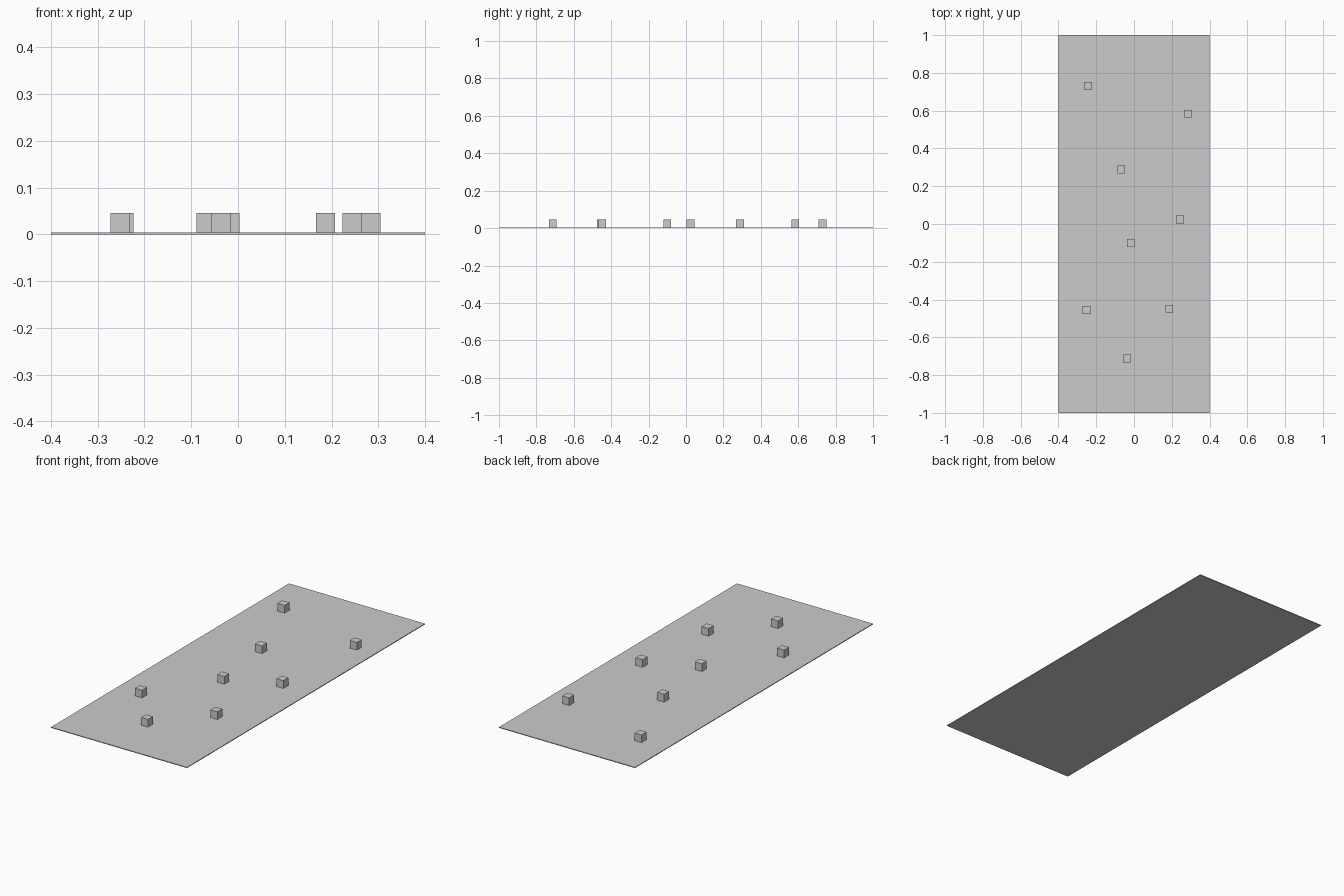
import bpy

if "Cube" in bpy.data.objects:
    bpy.data.objects.remove(bpy.data.objects["Cube"])

# One plain grey for everything
grey = bpy.data.materials.new("plain grey")
grey.use_nodes = True
colour = (0.6, 0.6, 0.6, 1)
grey.diffuse_color = colour
grey.node_tree.nodes["Principled BSDF"].inputs["Base Color"].default_value = colour


def box(name, size, centre, bottom):
    """Box with its underside at the given height."""
    bpy.ops.mesh.primitive_cube_add(size=1, location=(*centre, bottom + size[2] / 2))
    part = bpy.context.object
    part.name = name
    part.scale = size
    bpy.ops.object.transform_apply(location=False, rotation=False, scale=True)
    part.data.materials.append(grey)
    return part


# Thin base plate
THICK = 0.004
SIDE = 0.041
box("base_plate", (0.8, 2, THICK), (0, 0), 0)

# Small cubes scattered on the plate, back to front
spots = [
    (-0.244, 0.73), (0.284, 0.584), (-0.068, 0.289), (0.244, 0.024),
    (-0.017, -0.1), (-0.252, -0.455), (0.187, -0.449), (-0.037, -0.712),
]
for number, spot in enumerate(spots, 1):
    box(f"small_block_{number}", (SIDE, SIDE, SIDE), spot, THICK)
